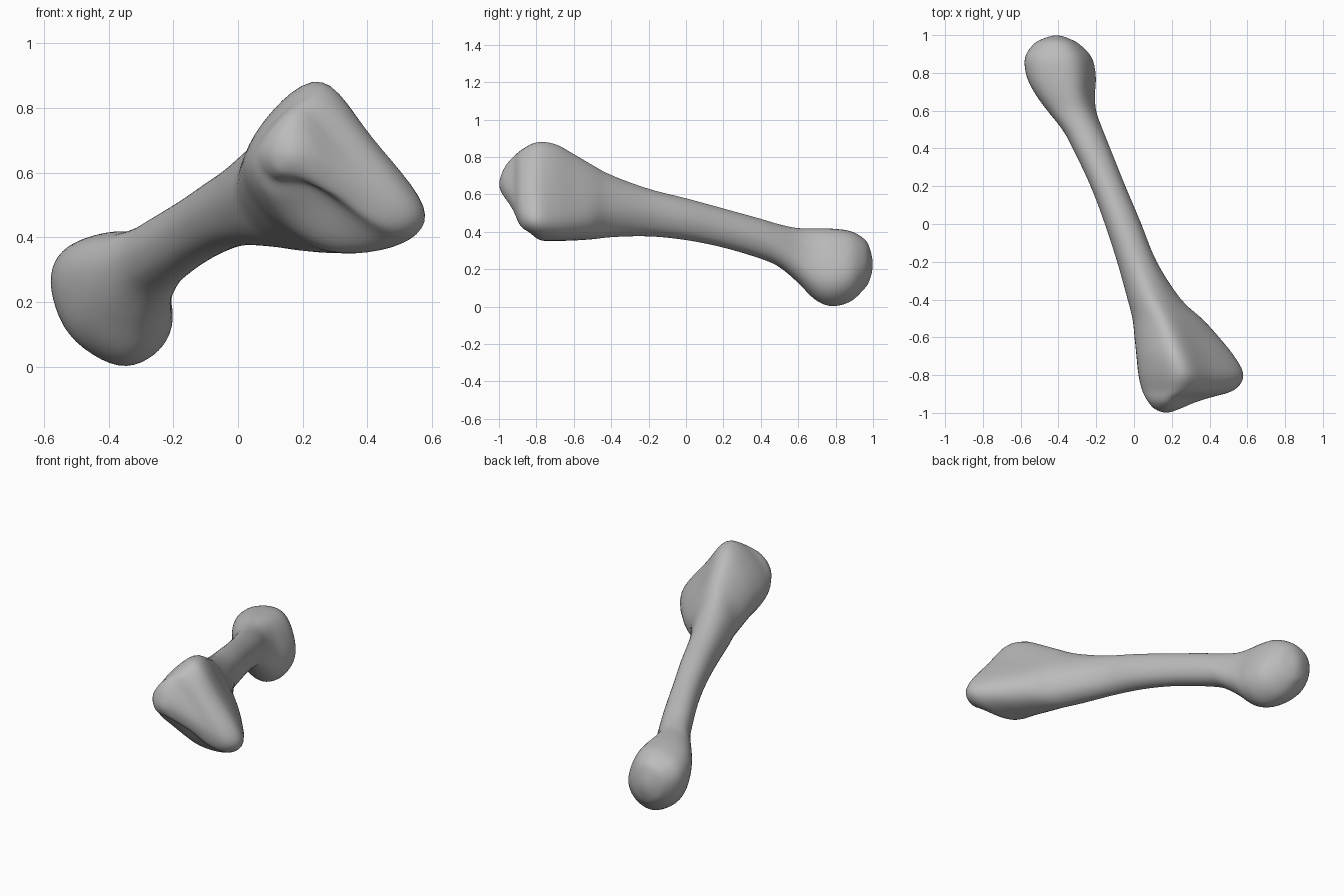
import bpy
import bmesh
import math
from mathutils import Vector

default_cube = bpy.data.objects.get("Cube")
if default_cube:
    bpy.data.objects.remove(default_cube, do_unlink=True)

# Cross-section outlines inside a unit box, running left, top, right, bottom
ROUND = [(-math.cos(i * math.pi / 4), math.sin(i * math.pi / 4)) for i in range(8)]
NOSE = [(-1, 0), (-.68, .66), (-.15, 1), (.45, .3),
        (1, -.65), (.68, -1), (-.05, -.6), (-.72, -.55)]
HEAD = [(-1, -.05), (-.7, .6), (-.13, 1), (.4, .34),
        (1, -.5), (.78, -.92), (0, -1), (-.65, -.64)]
KNOB = [(-1, .28), (-.72, .8), (.1, 1), (.65, .72),
        (1, -.2), (.76, -.77), (.1, -1), (-.7, -.54)]

# Stations along the bone in hundredths:
# y, left x, right x, low z, high z, outline, share of that outline
STATIONS = [
    (-100, 17, 17, 65.5, 65.5, NOSE, 0),
    (-98, 11, 24, 59, 72.5, NOSE, 30),
    (-95, 8, 31, 54.5, 77.5, NOSE, 70),
    (-92, 6, 40, 50.5, 80.5, NOSE, 100),
    (-88, 4, 53.5, 42, 84, NOSE, 100),
    (-80, 2, 58, 36.5, 88.5, HEAD, 100),
    (-70, 1, 53, 35.5, 87.5, HEAD, 100),
    (-60, 0, 45, 35.5, 82, HEAD, 90),
    (-50, -1, 36, 36, 76, HEAD, 70),
    (-40, -3.5, 25, 37, 70.5, HEAD, 35),
    (-20, -9, 12, 37.5, 63, ROUND, 0),
    (0, -15.5, 4, 35.5, 58, ROUND, 0),
    (20, -23, -4.5, 31.5, 52.5, ROUND, 0),
    (40, -32.5, -12.5, 25.5, 47, ROUND, 0),
    (50, -38, -16.5, 21, 44, KNOB, 20),
    (60, -46, -20, 12.5, 42, KNOB, 60),
    (69, -52.5, -20.5, 3.5, 42, KNOB, 100),
    (78, -57, -20, 0, 41.8, KNOB, 100),
    (88, -58, -22, 2.5, 40.5, KNOB, 90),
    (95, -53.5, -28.5, 9, 36.5, KNOB, 60),
    (98, -48.5, -34, 13.5, 32, KNOB, 30),
    (100, -41, -41, 22.5, 22.5, KNOB, 0),
]


def section(y, left, right, low, high, outline, share):
    """Fit the blended outline into the box measured at one station."""
    points = []
    for a, b in zip(ROUND, outline):
        u, v = Vector(a).lerp(Vector(b), share / 100)
        x = (left + right + u * (right - left)) / 2
        z = (low + high + v * (high - low)) / 2
        points.append(Vector((x, y, z)) / 100)
    return points


def spline(a, b, c, d, t):
    """Point between b and c on a smooth curve through all four."""
    return b + (c - a) * t / 2 + (a * 2 - b * 5 + c * 4 - d) * t**2 / 2 \
        + (b * 3 - a - c * 3 + d) * t**3 / 2


def refine_loop(points, steps):
    n = len(points)
    return [spline(*(points[(i + k) % n] for k in (-1, 0, 1, 2)), s / steps)
            for i in range(n) for s in range(steps)]


def opposite(ring):
    """Carry a ring over the tip so that the end closes smoothly."""
    half = len(ring) // 2
    return ring[half:] + ring[:half]


def refine_length(rings, steps):
    padded = [opposite(rings[1])] + rings + [opposite(rings[-2])]
    result = []
    for i in range(len(rings) - 1):
        for s in range(steps):
            result.append([spline(*four, s / steps) for four in zip(*padded[i:i + 4])])
    return result + [rings[-1]]


# Bone skin: rings lofted from the broad head, down the shaft, to the knob
rings = refine_length([refine_loop(section(*s), 6) for s in STATIONS], 5)
bm = bmesh.new()
loops = [[bm.verts.new(p) for p in ring] for ring in rings[1:-1]]
for lower, upper in zip(loops, loops[1:]):
    for i in range(len(lower)):
        bm.faces.new((lower[i - 1], lower[i], upper[i], upper[i - 1]))

# Rounded tips
for loop, tip_ring in ((loops[0], rings[0]), (loops[-1], rings[-1])):
    tip = bm.verts.new(tip_ring[0])
    for i in range(len(loop)):
        bm.faces.new((loop[i - 1], loop[i], tip))

# Soften the transitions between stations
for _ in range(4):
    bmesh.ops.smooth_vert(bm, verts=bm.verts, factor=.5,
                          use_axis_x=True, use_axis_y=True, use_axis_z=True)
bmesh.ops.recalc_face_normals(bm, faces=bm.faces)
for face in bm.faces:
    face.smooth = True

mesh = bpy.data.meshes.new("bone")
bm.to_mesh(mesh)
bm.free()
bone = bpy.data.objects.new("bone", mesh)
bpy.context.collection.objects.link(bone)

# Plain grey surface
grey = bpy.data.materials.new("plain grey")
grey.use_nodes = True
colour = (.5, .5, .5, 1)
grey.diffuse_color = colour
grey.node_tree.nodes["Principled BSDF"].inputs["Base Color"].default_value = colour
mesh.materials.append(grey)
